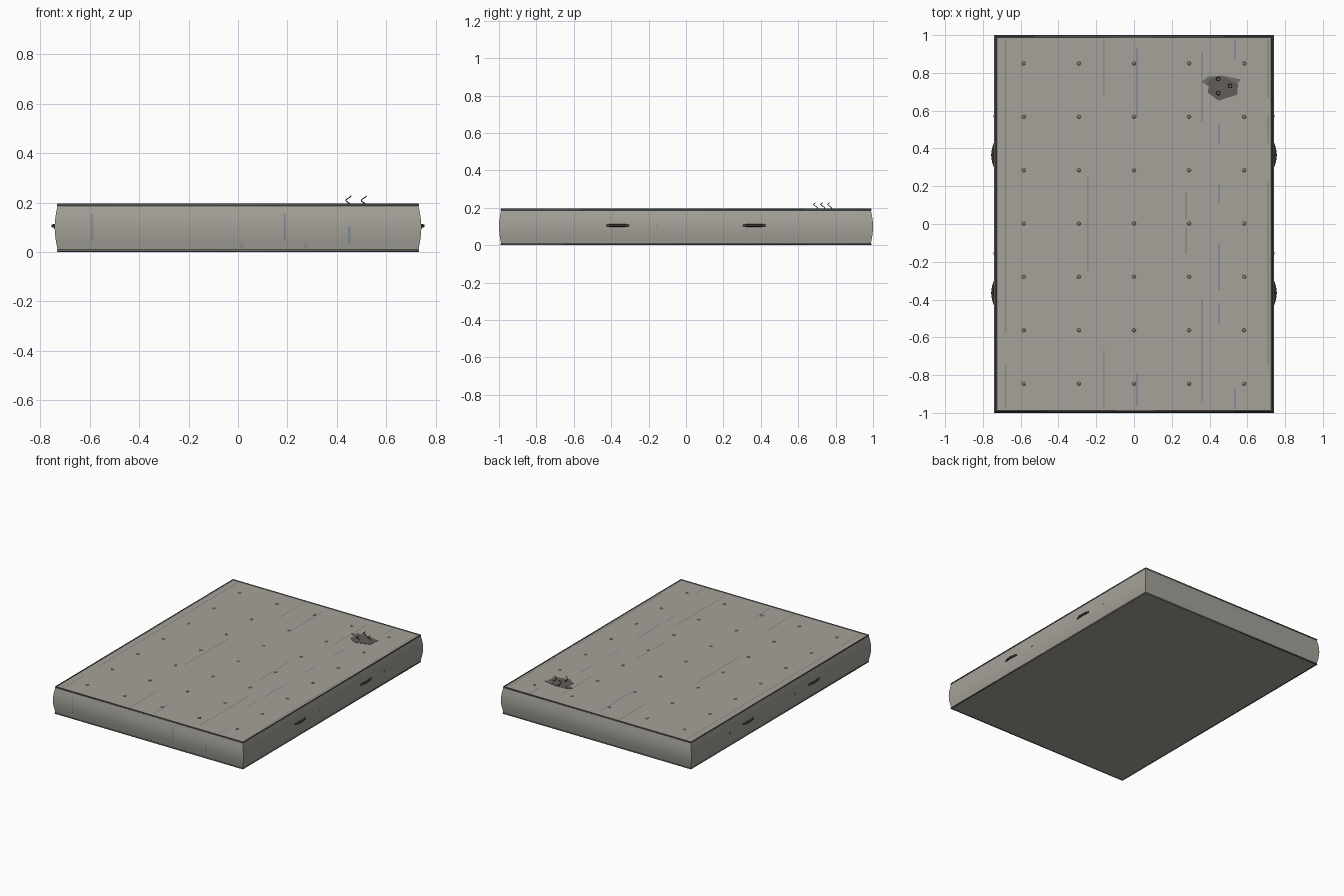
import bpy, bmesh, math

if "Cube" in bpy.data.objects:
    bpy.data.objects.remove(bpy.data.objects["Cube"])

TOP = 0.19
W, L, BULGE = 0.73, 0.988, 0.012


def mat(name, rgb):
    m = bpy.data.materials.new(name)
    m.diffuse_color = (*rgb, 1)
    m.use_nodes = True
    m.node_tree.nodes["Principled BSDF"].inputs["Base Color"].default_value = m.diffuse_color
    return m


FABRIC = mat("grey beige fabric", (0.375, 0.36, 0.32))
PIPING = mat("grey piping", (0.17, 0.165, 0.15))
BLACK = mat("dark strap", (0.04, 0.038, 0.034))
BUTTON = mat("button grey", (0.2, 0.19, 0.165))
VENT = mat("vent grey", (0.28, 0.275, 0.25))
BLUE = mat("faded blue stripe", (0.24, 0.27, 0.31))
GREY = mat("faded grey stripe", (0.28, 0.27, 0.24))
HOLE = mat("torn hole", (0.12, 0.11, 0.10))
FLAP = mat("torn flap", (0.17, 0.16, 0.145))
WIRE = mat("spring wire", (0.08, 0.07, 0.06))


def finish(name, bm, material, smooth=True):
    bmesh.ops.recalc_face_normals(bm, faces=bm.faces)
    me = bpy.data.meshes.new(name)
    bm.to_mesh(me)
    bm.free()
    ob = bpy.data.objects.new(name, me)
    bpy.context.collection.objects.link(ob)
    me.materials.append(material)
    if smooth:
        bpy.context.view_layer.objects.active = ob
        ob.select_set(True)
        bpy.ops.object.shade_smooth_by_angle(angle=math.radians(35))
        ob.select_set(False)
    return ob


def tube(name, pts, radius, material, closed=False):
    cu = bpy.data.curves.new(name, 'CURVE')
    cu.dimensions = '3D'
    cu.bevel_depth = radius
    cu.bevel_resolution = 2
    cu.use_fill_caps = True
    sp = cu.splines.new('POLY')
    sp.points.add(len(pts) - 1)
    for p, co in zip(sp.points, pts):
        p.co = (*co, 1)
    sp.use_cyclic_u = closed
    sp.use_smooth = True
    cu.materials.append(material)
    ob = bpy.data.objects.new(name, cu)
    bpy.context.collection.objects.link(ob)


def side_out(z):
    return BULGE * math.sin(math.pi * min(1, max(0, (z - 0.008) / (TOP - 0.008))))


# mattress body: stacked rectangles that bulge at mid height
bm = bmesh.new()
rings = []
for i in range(13):
    z = 0.004 + (TOP - 0.004) * i / 12
    o = side_out(z)
    rings.append([bm.verts.new((sx * (W + o), sy * (L + o), z))
                  for sx, sy in ((-1, -1), (1, -1), (1, 1), (-1, 1))])
for a, b in zip(rings, rings[1:]):
    for k in range(4):
        bm.faces.new((a[k], a[(k + 1) % 4], b[(k + 1) % 4], b[k]))
bm.faces.new(rings[0])
bm.faces.new(rings[-1])
finish("mattress_body", bm, FABRIC)

# piping round the top and bottom edges
for name, z in (("top_piping", TOP), ("bottom_piping", 0.005)):
    tube(name, [(sx * W, sy * L, z) for sx, sy in ((-1, -1), (1, -1), (1, 1), (-1, 1))],
         0.005, PIPING, True)

# tufting buttons
bm = bmesh.new()
for i in range(5):
    for j in range(7):
        ret = bmesh.ops.create_uvsphere(bm, u_segments=12, v_segments=6, radius=0.01)
        for v in ret["verts"]:
            v.co.x += -0.583 + 0.2915 * i
            v.co.y += -0.845 + 0.2825 * j
            v.co.z = TOP + v.co.z * 0.4
finish("tuft_buttons", bm, BUTTON)

# carrying handles and air vents on both long sides
for s, side in ((-1, "left"), (1, "right")):
    for y in (-0.365, 0.365):
        pts = [(s * (W + 0.005 + 0.014 * math.sin(math.pi * t / 12)),
                y - 0.064 + 0.128 * t / 12, 0.105) for t in range(13)]
        tube(side + "_handle", pts, 0.007, BLACK)
    bm = bmesh.new()
    for y in (-0.155, 0.57):
        ret = bmesh.ops.create_cone(bm, cap_ends=True, segments=12, radius1=0.006,
                                    radius2=0.006, depth=0.006)
        for v in ret["verts"]:
            x, yy, z = v.co
            v.co = (s * (W + BULGE + z), y + yy, 0.1 + x)
    finish(side + "_air_vents", bm, VENT)


# worn ticking stripes: (x, y start, y end) on top, (x, z start, z end) on front
stripes = {
    "blue_stripes": (BLUE,
                     [(0.015, 0.56, 0.93), (0.015, -0.96, -0.79), (0.45, 0.42, 0.53),
                      (0.45, 0.11, 0.21), (0.45, -0.35, -0.1), (0.45, -0.53, -0.42),
                      (0.535, 0.87, 0.98), (0.535, -0.98, -0.87)],
                     [(0.19, 0.05, 0.155), (0.45, 0.04, 0.105)]),
    "grey_stripes": (GREY,
                     [(-0.68, -0.58, 0.98), (-0.68, -0.98, -0.75), (-0.245, -0.25, 0.25),
                      (-0.16, 0.68, 0.98), (-0.16, -0.98, -0.67), (0.275, -0.16, -0.02),
                      (0.275, 0.03, 0.17), (0.36, 0.54, 0.91), (0.36, -0.94, -0.4),
                      (0.71, 0.67, 0.98), (0.71, 0.43, 0.58), (0.71, -0.75, 0.22)],
                     [(-0.59, 0.045, 0.155), (0.015, 0.015, 0.03), (0.275, 0.015, 0.03)]),
}
for name, (m, tops, fronts) in stripes.items():
    bm = bmesh.new()
    for x, a, b in tops:
        bm.faces.new([bm.verts.new((x + d, y, TOP + 0.0005))
                      for d, y in ((-0.005, a), (0.005, a), (0.005, b), (-0.005, b))])
    for x, a, b in fronts:
        # strip follows the bulged front
        prev = None
        for i in range(7):
            z = a + (b - a) * i / 6
            cur = [bm.verts.new((x + d, -L - side_out(z) - 0.0007, z)) for d in (-0.005, 0.005)]
            if prev:
                bm.faces.new((prev[0], prev[1], cur[1], cur[0]))
            prev = cur
    ob = finish(name, bm, m, False)
    # loose strips must face outwards
    for p in ob.data.polygons:
        if p.normal.z < -0.9 or (abs(p.normal.z) < 0.9 and p.normal.y > 0):
            p.flip()


def plate(name, pts, z, m):
    bm = bmesh.new()
    f = bm.faces.new([bm.verts.new((x, y, z)) for x, y in pts])
    ext = bmesh.ops.extrude_face_region(bm, geom=[f])
    for v in ext["geom"]:
        if isinstance(v, bmesh.types.BMVert):
            v.co.z += 0.002
    finish(name, bm, m, False)


# torn corner: frayed flap, dark hole and three sprung wires
plate("torn_flap", [(0.357, 0.754), (0.39, 0.78), (0.468, 0.786), (0.568, 0.765),
                    (0.54, 0.735), (0.40, 0.725)], TOP + 0.0005, FLAP)
plate("torn_hole", [(0.385, 0.745), (0.41, 0.772), (0.47, 0.778), (0.515, 0.76),
                    (0.55, 0.74), (0.548, 0.685), (0.447, 0.653), (0.39, 0.696),
                    (0.396, 0.728)], TOP + 0.001, HOLE)
for x, y in ((0.447, 0.768), (0.509, 0.731), (0.447, 0.693)):
    pts = []
    for i in range(25):
        a = 2 * math.pi * i / 24
        pts.append((x + 0.01 * math.cos(a), y + 0.01 * math.sin(a), TOP + 0.037 * i / 24))
    tube("broken_spring", pts, 0.002, WIRE)
